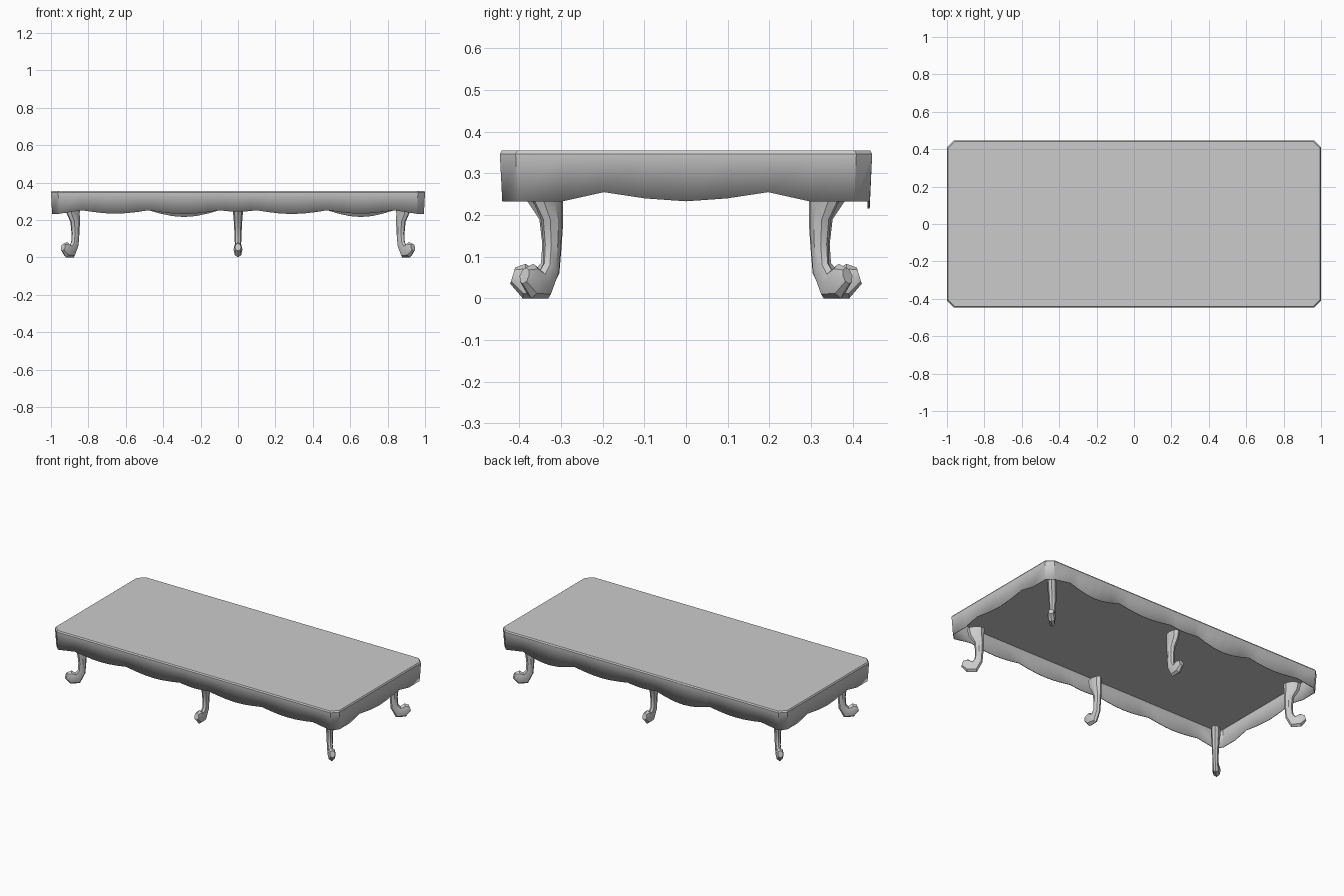
import bpy, bmesh, math
from mathutils import Vector

cube = bpy.data.objects.get("Cube")
if cube:
    bpy.data.objects.remove(cube)

grey = bpy.data.materials.new("plain grey")
grey.use_nodes = True
colour = (0.6, 0.6, 0.6, 1)
grey.diffuse_color = colour
grey.node_tree.nodes["Principled BSDF"].inputs["Base Color"].default_value = colour


def loft(name, rings, caps):
    """Skin equal closed rings of points; caps lists the ring indices to fill."""
    bm = bmesh.new()
    loops = [[bm.verts.new(p) for p in ring] for ring in rings]
    n = len(loops[0])
    for a, b in zip(loops, loops[1:]):
        for i in range(n):
            j = (i + 1) % n
            bm.faces.new((a[i], a[j], b[j], b[i]))
    for c in caps:
        bm.faces.new(loops[c])
    bmesh.ops.recalc_face_normals(bm, faces=bm.faces)
    mesh = bpy.data.meshes.new(name)
    bm.to_mesh(mesh)
    bm.free()
    mesh.materials.append(grey)
    obj = bpy.data.objects.new(name, mesh)
    bpy.context.collection.objects.link(obj)
    bpy.ops.object.select_all(action="DESELECT")
    obj.select_set(True)
    bpy.context.view_layer.objects.active = obj
    bpy.ops.object.shade_smooth_by_angle(angle=math.radians(30))
    return obj


# Scalloped lower edge: arcs hanging between cusps, listed as (start, end, depth)
LOW, CUSP = 0.233, 0.252


def scallops(cusps, depths, steps):
    points = []
    for a, b, depth in zip(cusps, cusps[1:], depths):
        for i in range(steps):
            t = i / steps
            points.append((a + (b - a) * t, CUSP - depth * math.sin(math.pi * t)))
    return points + [(cusps[-1], CUSP)]


long_cusps = (-0.84, -0.48, -0.1, 0.1, 0.48, 0.84)
front = scallops(long_cusps, (0.018, 0.02, 0.008, 0.02, 0.018), 6)
back = scallops(long_cusps, (0.018, 0.036, 0.008, 0.02, 0.036), 6)
side = [(-0.3, LOW), (-0.2, 0.255), (-0.1, 0.24), (0, LOW),
        (0.1, 0.24), (0.2, 0.255), (0.3, LOW)]

# Table outline with cut corners, each point as (x, y, lower edge height)
X, Y, CUT = 1.0, 0.447, 0.038


def with_ends(points, end):
    return [(-end, LOW)] + points + [(end, LOW)]


outline = [(x, -Y, z) for x, z in with_ends(front, X - CUT)]
outline += [(X, y, z) for y, z in with_ends(side, Y - CUT)]
outline += [(x, Y, z) for x, z in reversed(with_ends(back, X - CUT))]
outline += [(-X, y, z) for y, z in reversed(with_ends(side, Y - CUT))]


def inset(d, z=None):
    return [(x * (1 - d / X), y * (1 - d / Y), low if z is None else z)
            for x, y, low in outline]


# Top and apron as one thin shell, slightly tapered and with an eased top edge
top = loft("top_and_apron", [inset(0.006), inset(0, 0.347), inset(0.005, 0.355)], [2])
shell = top.modifiers.new("thickness", "SOLIDIFY")
shell.thickness = 0.005
shell.offset = -1

# Curved leg sections: inner u, inner z, outer u, outer z, half width
SECTIONS = (
    (-0.028, 0.28, 0.072, 0.28, 0.028),
    (-0.025, 0.235, 0.062, 0.235, 0.026),
    (-0.025, 0.18, 0.032, 0.19, 0.022),
    (-0.021, 0.12, 0.025, 0.13, 0.019),
    (-0.016, 0.06, 0.028, 0.085, 0.017),
    (0.015, 0, 0.042, 0.068, 0.018),
    (0.072, 0, 0.065, 0.083, 0.024),
    (0.102, 0.035, 0.09, 0.074, 0.016),
)
SIDES = 8


def leg(name, x, y, angle):
    out = Vector((math.cos(angle), math.sin(angle), 0))
    across = Vector((-out.y, out.x, 0))
    rings = []
    for u0, z0, u1, z1, width in SECTIONS:
        inner = out * u0 + Vector((x, y, z0))
        outer = out * u1 + Vector((x, y, z1))
        mid, half = (inner + outer) / 2, (outer - inner) / 2
        rings.append([mid + half * math.cos(a) + across * width * math.sin(a)
                      for a in (math.tau * k / SIDES for k in range(SIDES))])
    loft(name, rings, [0, -1])


# Corner legs splay diagonally, middle legs splay straight out
for end, sy in (("front", -1), ("back", 1)):
    leg(end + "_middle_leg", 0, sy * 0.32, sy * math.pi / 2)
    for hand, sx in (("left", 1), ("right", -1)):
        leg(f"{end}_{hand}_leg", sx * 0.868, sy * 0.32, math.atan2(sy, sx))
